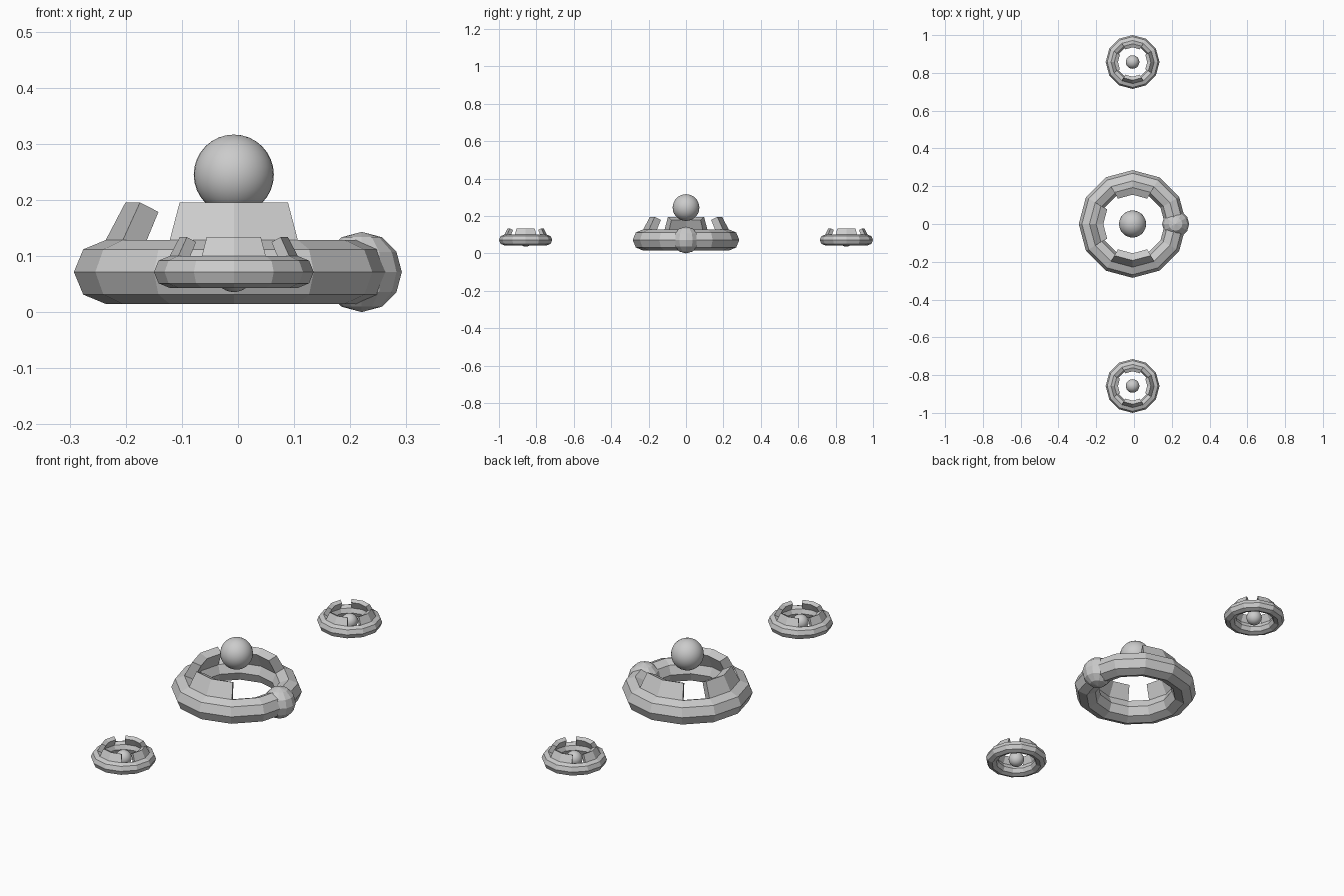
import bpy, bmesh
from math import radians, sin, cos, pi

if "Cube" in bpy.data.objects:
    bpy.data.objects.remove(bpy.data.objects["Cube"])

CX, CZ = -0.0075, 0.0715   # shared axis and ring height


def finish(name, bm, smooth=False):
    bmesh.ops.recalc_face_normals(bm, faces=bm.faces[:])
    me = bpy.data.meshes.new(name)
    bm.to_mesh(me)
    bm.free()
    for p in me.polygons:
        p.use_smooth = smooth
    ob = bpy.data.objects.new(name, me)
    bpy.context.collection.objects.link(ob)
    return ob


def sweep(name, profile, angles, origin, scale, closed):
    """Sweep a closed (radius, height) profile around z through the angles."""
    bm = bmesh.new()
    loops = [[bm.verts.new((r * cos(a) * scale, r * sin(a) * scale, h * scale))
              for r, h in profile] for a in angles]
    n = len(profile)
    pairs = list(zip(loops, loops[1:]))
    if closed:
        pairs.append((loops[-1], loops[0]))
    for a, b in pairs:
        for i in range(n):
            j = (i + 1) % n
            bm.faces.new((a[i], a[j], b[j], b[i]))
    if not closed:
        bm.faces.new(loops[0])
        bm.faces.new(loops[-1])
    ob = finish(name, bm)
    ob.location = origin
    return ob


def ball(name, loc, radius, seg, rings, smooth):
    bm = bmesh.new()
    bmesh.ops.create_uvsphere(bm, u_segments=seg, v_segments=rings, radius=radius)
    finish(name, bm, smooth).location = loc


RING = [(0.228 + 0.057 * cos(i * pi / 4), 0.057 * sin(i * pi / 4)) for i in range(8)]
# leaning guard panel: outer foot, outer top, inner top, inner foot
PANEL = [(0.245, 0.025), (0.193, 0.124), (0.155, 0.107), (0.199, 0.015)]


def ring_unit(prefix, y, scale, panel_dirs):
    origin = (CX, y, CZ)
    sweep(prefix + "_ring", RING, [radians(30 * i) for i in range(12)], origin, scale, True)
    for d in panel_dirs:
        sweep(f"{prefix}_panel_{d}", PANEL, [radians(d + o) for o in (-30, 0, 30)],
              origin, scale, False)


# Central ring with three panels, raised smooth ball, faceted ball on the rim
ring_unit("center", 0, 1.0, (90, 180, 270))
ball("center_ball", (CX, 0, 0.245), 0.0714, 32, 16, True)
ball("rim_ball", (CX + 0.228, 0, CZ), 0.0715, 12, 6, False)

# Half-size rings in front and behind, each with four panels and a ball
for side, y in (("front", -0.8575), ("back", 0.8575)):
    ring_unit(side, y, 0.5, (0, 90, 180, 270))
    ball(side + "_ball", (CX, y, CZ), 0.0357, 32, 16, True)
